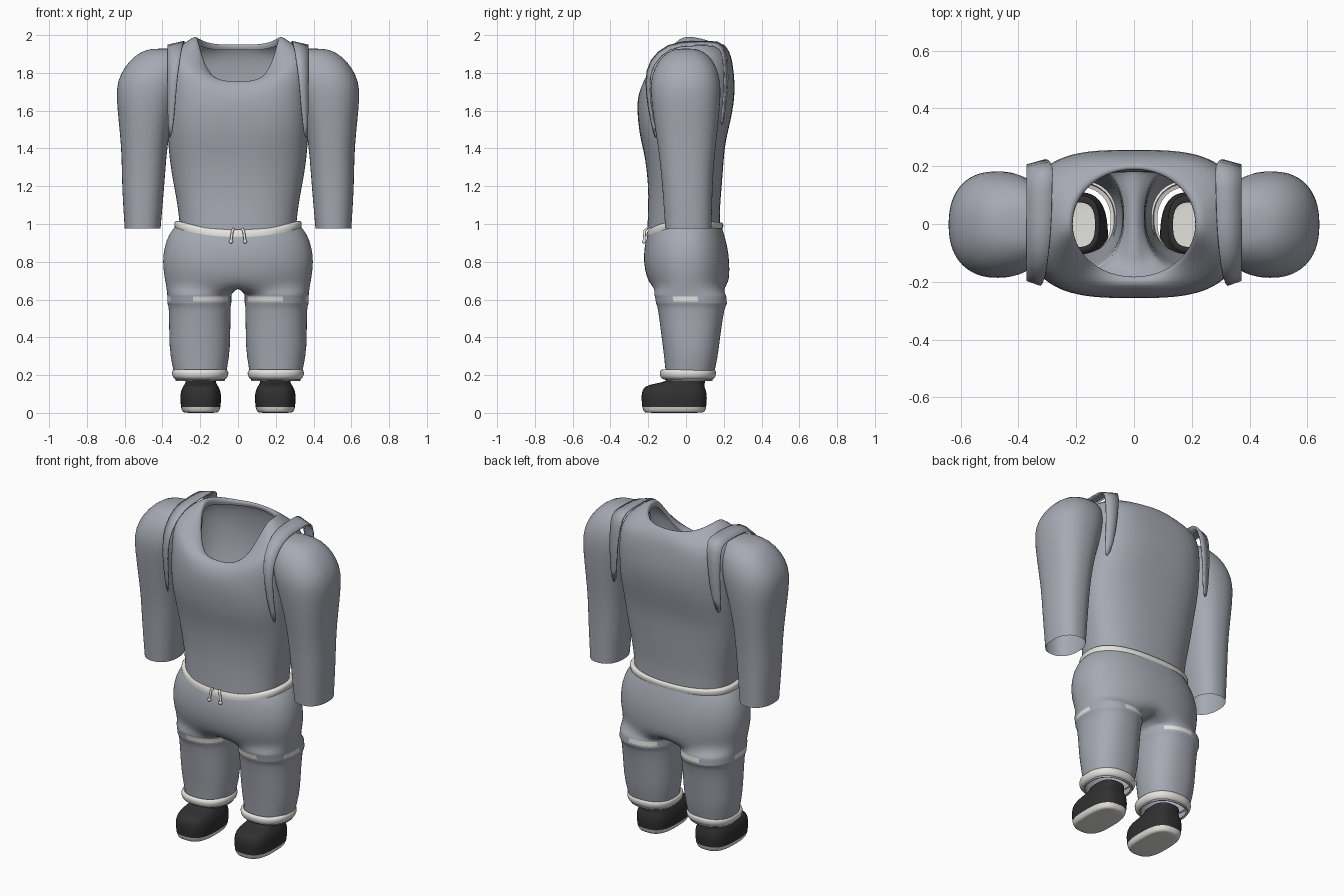
import bpy, bmesh, math
from math import sin, cos, pi

if "Cube" in bpy.data.objects:
    bpy.data.objects.remove(bpy.data.objects["Cube"], do_unlink=True)

N = 40  # points around every loft


def material(name, rgb):
    m = bpy.data.materials.new(name)
    m.use_nodes = True
    m.diffuse_color = (*rgb, 1)
    m.node_tree.nodes["Principled BSDF"].inputs["Base Color"].default_value = (*rgb, 1)
    return m


GREY = material("grey cloth", (.38, .4, .45))
WHITE = material("off white trim", (.78, .77, .73))
BLACK = material("black leather", (.03, .03, .03))


def power(v, e):
    return math.copysign(abs(v) ** (2 / e), v)


def ring(x_min, x_max, y_min, y_max, z, e=2.3):
    """Horizontal rounded outline inside a box."""
    cx, rx = (x_min + x_max) / 2, (x_max - x_min) / 2
    cy, ry = (y_min + y_max) / 2, (y_max - y_min) / 2
    angles = [2 * pi * i / N for i in range(N)]
    return [(cx + rx * power(cos(a), e), cy + ry * power(sin(a), e), z) for a in angles]


def grown(box, amount, z, e=2.3):
    """The same outline with its box enlarged evenly."""
    x_min, x_max, y_min, y_max = box
    return ring(x_min - amount, x_max + amount, y_min - amount, y_max + amount, z, e)


def draped(rx, front, back, z_side, z_front, z_back, p=2, e=2.4):
    """Outline whose height differs at the sides, front and back."""
    pts = []
    for x, y, _ in ring(-rx, rx, -1, 1, 0, e):
        depth, z_mid = (front, z_front) if y < 0 else (back, z_back)
        pts.append((x, y * depth, z_mid + (z_side - z_mid) * abs(x / rx) ** p))
    return pts


def finish(name, bm, mats, mirror=False, subdivide=1, rule=None):
    bmesh.ops.recalc_face_normals(bm, faces=bm.faces)
    for f in bm.faces:
        f.smooth = True
        if rule:
            f.material_index = rule(f.calc_center_median())
    me = bpy.data.meshes.new(name)
    bm.to_mesh(me)
    bm.free()
    ob = bpy.data.objects.new(name, me)
    bpy.context.collection.objects.link(ob)
    for m in mats:
        me.materials.append(m)
    if mirror:
        mod = ob.modifiers.new("Mirror", "MIRROR")
        mod.merge_threshold = .002
    if subdivide:
        mod = ob.modifiers.new("Smooth", "SUBSURF")
        mod.levels = mod.render_levels = subdivide
    return ob


def loft(name, rings, mats, cap_start=False, cap_end=False, **options):
    bm = bmesh.new()
    rows = [[bm.verts.new(p) for p in r] for r in rings]
    for a, b in zip(rows, rows[1:]):
        for i in range(N):
            j = (i + 1) % N
            bm.faces.new((a[i], a[j], b[j], b[i]))
    if cap_start:
        bm.faces.new(rows[0])
    if cap_end:
        bm.faces.new(rows[-1])
    # drop any wall lying on the mirror plane
    wall = [f for f in bm.faces if all(abs(v.co.x) < 1e-5 for v in f.verts)]
    bmesh.ops.delete(bm, geom=wall, context="FACES")
    return finish(name, bm, mats, **options)


# Sleeveless top: body rings, then shoulder rings rising to the neckline
body = [(.32, .2, .18, 1.1, 2.4), (.34, .2, .19, 1.2, 2.4), (.365, .215, .2, 1.35, 2.5),
        (.37, .24, .21, 1.44, 2.7), (.375, .255, .235, 1.54, 2.9), (.37, .26, .255, 1.64, 3)]
rings = [draped(.31, .205, .18, 1, .97, 1)]
rings += [draped(rx, front, back, z, z, z, e=e) for rx, front, back, z, e in body]
rings += [draped(.37, .25, .26, 1.77, 1.69, 1.74, e=3.1),
          draped(.36, .235, .25, 1.88, 1.72, 1.83, e=3.1),
          draped(.325, .22, .24, 1.93, 1.74, 1.89, 2.5, 2.8),
          draped(.27, .21, .22, 1.97, 1.755, 1.93, 3, 2.3),
          draped(.225, .19, .2, 2, 1.755, 1.955, 4, 2.1),
          draped(.21, .18, .185, 1.98, 1.745, 1.945, 4, 2),
          draped(.215, .19, .195, 1.95, 1.72, 1.92, 4, 2)]
loft("tank_top", rings, [GREY])

# Sleeves, open at the wrist, with the rounded shoulder running into the armhole
arm = [(.41, .6, -.11, .135, .975), (.39, .615, -.125, .14, 1.2), (.38, .615, -.14, .15, 1.35),
       (.365, .625, -.16, .165, 1.48), (.33, .64, -.18, .18, 1.62), (.3, .645, -.19, .185, 1.72),
       (.285, .625, -.18, .175, 1.79), (.28, .58, -.15, .15, 1.86), (.29, .52, -.1, .1, 1.91),
       (.32, .46, -.05, .05, 1.93)]
loft("sleeve", [ring(*r) for r in arm], [GREY], cap_end=True, mirror=True)

# Shoulder bands lying over the armholes; the outer edge follows the inner one
inner_edge = [(.35, -.17, 1.46), (.335, -.205, 1.62), (.325, -.22, 1.76), (.31, -.2, 1.87),
              (.295, -.1, 1.96), (.285, .03, 1.97), (.285, .13, 1.97), (.28, .21, 1.965),
              (.3, .225, 1.85), (.315, .225, 1.7), (.335, .2, 1.53)]
bm = bmesh.new()
pairs = [(bm.verts.new((x, y, z)), bm.verts.new((.372, y * .92, z - .02))) for x, y, z in inner_edge]
for a, b in zip(pairs, pairs[1:]):
    bm.faces.new((a[0], a[1], b[1], b[0]))
band = finish("shoulder_band", bm, [GREY], mirror=True)
thick = band.modifiers.new("Thickness", "SOLIDIFY")
thick.thickness = .008


def pelvis(rx, front, back, z, dip=0):
    """Half hip outline; its inner points lie on the middle plane."""
    half, turn, pts = N // 2, N * 2 // 5, []
    for i in range(N):
        k = i if i <= half else i - N
        if abs(k) < turn:
            u = k / turn * pi / 2
            x, s = rx * cos(u) ** .87, power(sin(u), 2.3)
        else:
            x, s = 0, math.copysign((half - abs(k)) / (half - turn), k)
        drop = dip * (1 - x / rx) if s < 0 else 0
        pts.append((x, s * (front if s < 0 else back), z - drop))
    return pts


def slit(centre):
    """Pale faces at the front, outside and back of each knee band."""
    a = math.degrees(math.atan2(centre.y - .02, centre.x - .205))
    shown = -150 < a < -80 or -32 < a < 10 or 78 < a < 132
    return 1 if .59 < centre.z < .615 and shown else 0


# Trousers: hips split into two legs
hips = [pelvis(.325, .2, .185, .995, .045), pelvis(.365, .21, .2, .95, .035),
        pelvis(.39, .22, .22, .88), pelvis(.4, .225, .23, .8),
        pelvis(.39, .21, .23, .72), pelvis(.38, .185, .22, .67)]
leg = [(.035, .375, -.17, .21, .626), (.035, .375, -.165, .215, .62),
       (.035, .375, -.16, .215, .586), (.035, .375, -.16, .22, .576),
       (.04, .365, -.15, .205, .57), (.04, .365, -.13, .18, .4),
       (.045, .36, -.115, .17, .3), (.07, .33, -.105, .14, .17)]
loft("trousers", hips + [ring(*r) for r in leg], [GREY, WHITE], mirror=True, rule=slit)

# Turned-up cuffs
cuff_box = (.07, .33, -.12, .14)
cuff = [(.005, .23), (.02, .225), (.02, .2), (.01, .18), (-.01, .175)]
loft("trouser_cuff", [grown(cuff_box, *c) for c in cuff], [WHITE], mirror=True)

# Waistband, dipping at the front
waist = [draped(.31, .19, .18, 1.015, .97, 1.005), draped(.335, .2, .195, 1.02, .97, 1.01),
         draped(.34, .21, .2, 1, .95, .99), draped(.335, .21, .195, .98, .93, .975)]
loft("waistband", waist, [WHITE])

# Drawstrings with small round tips
for side, x in (("right", -.03), ("left", .03)):
    curve = bpy.data.curves.new(side + "_drawstring", "CURVE")
    curve.dimensions = "3D"
    curve.bevel_depth = .007
    curve.bevel_resolution = 2
    spline = curve.splines.new("POLY")
    pts = [(x * .7, -.208, .975), (x, -.218, .965), (x * 1.25, -.222, .907)]
    spline.points.add(len(pts) - 1)
    for p, co in zip(spline.points, pts):
        p.co = (*co, 1)
    ob = bpy.data.objects.new(side + "_drawstring", curve)
    bpy.context.collection.objects.link(ob)
    curve.materials.append(WHITE)
    bm = bmesh.new()
    bmesh.ops.create_uvsphere(bm, u_segments=12, v_segments=8, radius=.011)
    bmesh.ops.translate(bm, verts=bm.verts, vec=pts[-1])
    finish(side + "_drawstring_tip", bm, [WHITE], subdivide=0)

# Shoes: pale sole and dark upper, open at the ankle with a turned-in collar
shoe_box = (.09, .305, -.235, .11)
sole = [grown(shoe_box, d, z, 2.8) for d, z in ((-.025, 0), (-.015, .003), (-.007, .015), (-.003, .032))]
upper = [sole[-1]] + [grown(shoe_box, d, z, 2.8) for d, z in ((.002, .08), (-.002, .115), (-.015, .142))]
ankle = [(.115, .28, -.165, .1, .155), (.118, .277, -.1, .1, .167),
         (.118, .277, -.1, .1, .19), (.135, .26, -.08, .075, .185)]
upper += [ring(*r, 2.8) for r in ankle]
loft("shoe_sole", sole, [WHITE], cap_start=True, mirror=True)
loft("shoe_upper", upper, [BLACK], mirror=True)
